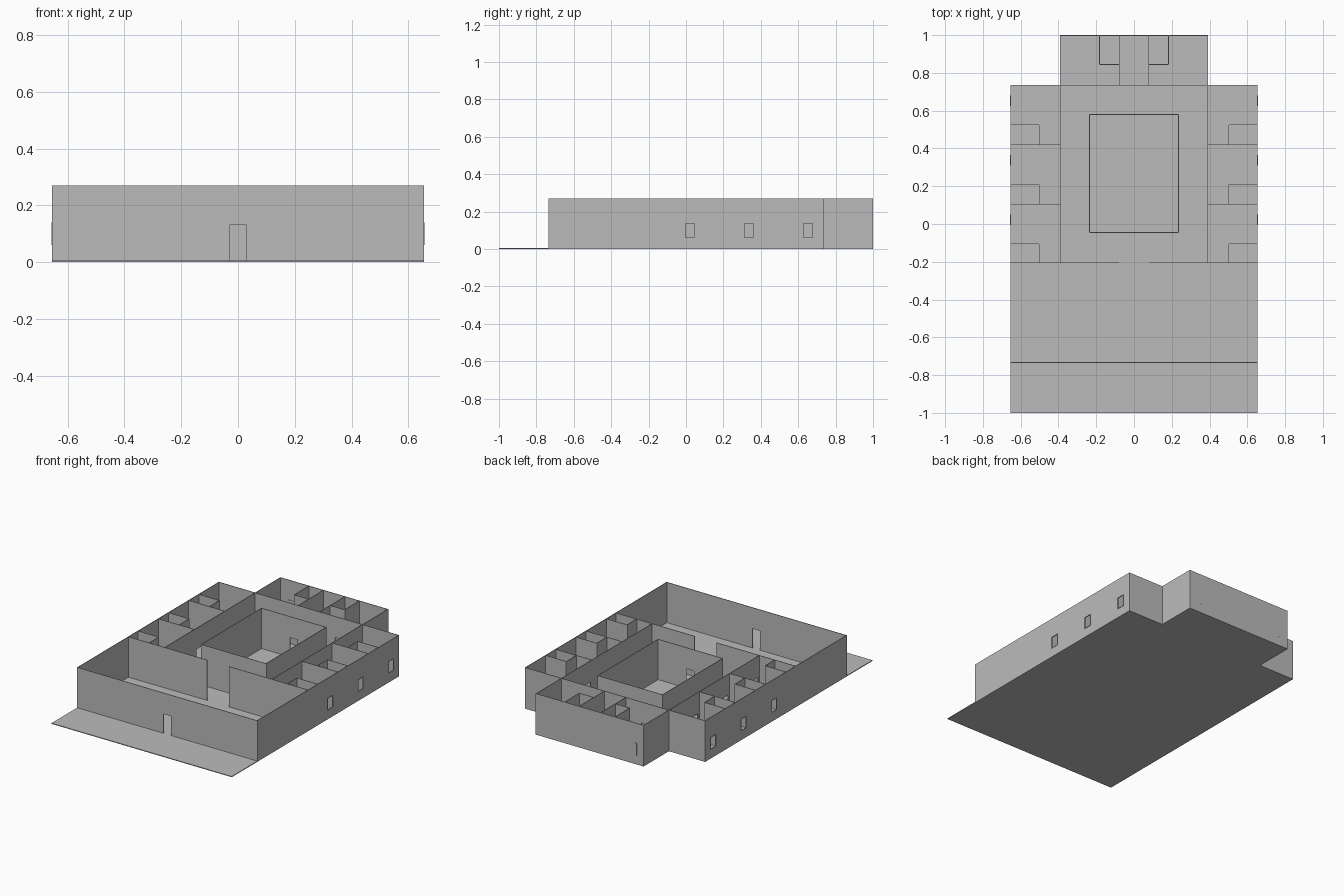
import bpy, bmesh

if "Cube" in bpy.data.objects:
    bpy.data.objects.remove(bpy.data.objects["Cube"])

T = 0.004          # wall thickness
Z0, H = 0.005, 0.27
DOOR_W, DOOR_H = 0.055, 0.132
WIN_W, WIN_Z0, WIN_Z1 = 0.055, 0.06, 0.14

grey = bpy.data.materials.new("plain_grey")
grey.diffuse_color = (0.5, 0.5, 0.5, 1)
grey.use_nodes = True
grey.node_tree.nodes["Principled BSDF"].inputs["Base Color"].default_value = grey.diffuse_color


def boxes(name, items):
    """One object made of axis-aligned boxes (x0, x1, y0, y1, z0, z1)."""
    bm = bmesh.new()
    for x0, x1, y0, y1, z0, z1 in items:
        r = bmesh.ops.create_cube(bm, size=1)
        for v in r["verts"]:
            v.co = (x1 if v.co.x > 0 else x0,
                    y1 if v.co.y > 0 else y0,
                    z1 if v.co.z > 0 else z0)
    me = bpy.data.meshes.new(name)
    bm.to_mesh(me)
    bm.free()
    me.materials.append(grey)
    ob = bpy.data.objects.new(name, me)
    bpy.context.collection.objects.link(ob)
    return ob


def door(c):
    return (c - DOOR_W / 2, c + DOOR_W / 2, 0, DOOR_H)


def window(c):
    return (c - WIN_W / 2, c + WIN_W / 2, WIN_Z0, WIN_Z1)


def wall(name, axis, at, a, b, holes=()):
    """Thin wall running a..b along an axis, split around its openings."""
    spans, s = [], a
    for h0, h1, z0, z1 in sorted(holes):
        spans.append((s, h0, 0, H))
        if z0 > 0:
            spans.append((h0, h1, 0, z0))
        spans.append((h0, h1, z1, H))
        s = h1
    spans.append((s, b, 0, H))
    t = T / 2
    if axis == "x":
        items = [(p, q, at - t, at + t, z0, z1) for p, q, z0, z1 in spans]
    else:
        items = [(at - t, at + t, p, q, z0, z1) for p, q, z0, z1 in spans]
    return boxes(name, items)


# floor slab with the narrower rear wing and the front terrace
boxes("floor", [(-0.655, 0.655, -1, 0.735, 0, Z0),
                (-0.392, 0.392, 0.735, 1, 0, Z0)])

# outer walls and the rear cross wall
wall("front_wall", "x", -0.733, -0.655, 0.655, [door(0)])
wall("rear_cross_wall", "x", 0.735, -0.655, 0.655, [door(-0.22), door(0.22)])
wall("rear_wing_wall", "x", 0.998, -0.392, 0.392)

# walled courtyard
wall("courtyard_front", "x", -0.045, -0.235, 0.235, [door(0)])
wall("courtyard_back", "x", 0.58, -0.235, 0.235, [door(0)])

ROOMS = (-0.205, 0.105, 0.42)      # front edge of each side room
WINDOWS = (0.022, 0.337, 0.652)

for s, side in ((-1, "left"), (1, "right")):
    def cross(name, y, x0, x1):
        a, b = sorted((s * x0, s * x1))
        wall(f"{side}_{name}", "x", y, a, b)

    # long walls
    wall(f"{side}_outer_wall", "y", s * 0.653, -0.735, 0.735,
         [window(c) for c in WINDOWS])
    wall(f"{side}_corridor_wall", "y", s * 0.39, -0.205, 0.735,
         [door(y + 0.045) for y in ROOMS])
    wall(f"{side}_courtyard_wall", "y", s * 0.235, -0.045, 0.58)
    cross("hall_wall", -0.205, 0.08, 0.655)

    # side rooms, each with a small washroom
    for i, (y, depth) in enumerate(zip(ROOMS, (0.1, 0.105, 0.105))):
        if i:
            cross(f"partition_{i}", y, 0.39, 0.655)
        cross(f"washroom_front_{i}", y + depth, 0.502, 0.655)
        wall(f"{side}_washroom_side_{i}", "y", s * 0.502, y, y + depth)

    # rear wing rooms
    wall(f"{side}_wing_side", "y", s * 0.39, 0.735, 1)
    wall(f"{side}_wing_partition", "y", s * 0.078, 0.735, 1)
    wall(f"{side}_wing_washroom_side", "y", s * 0.183, 0.845, 1)
    cross("wing_washroom_front", 0.845, 0.078, 0.183)

    # thin window frames on the outer wall
    x0, x1 = sorted((s * 0.651, s * 0.657))
    f = 0.003
    for i, c in enumerate(WINDOWS):
        a, b, z0, z1 = window(c)
        boxes(f"{side}_window_frame_{i}",
              [(x0, x1, a, b, z0, z0 + f), (x0, x1, a, b, z1 - f, z1),
               (x0, x1, a, a + f, z0, z1), (x0, x1, b - f, b, z0, z1)])

    # closed window plate on the rear wall
    a, b, z0, z1 = window(s * 0.315)
    boxes(f"{side}_rear_window", [(a, b, 0.994, 1.0005, z0, z1)])
